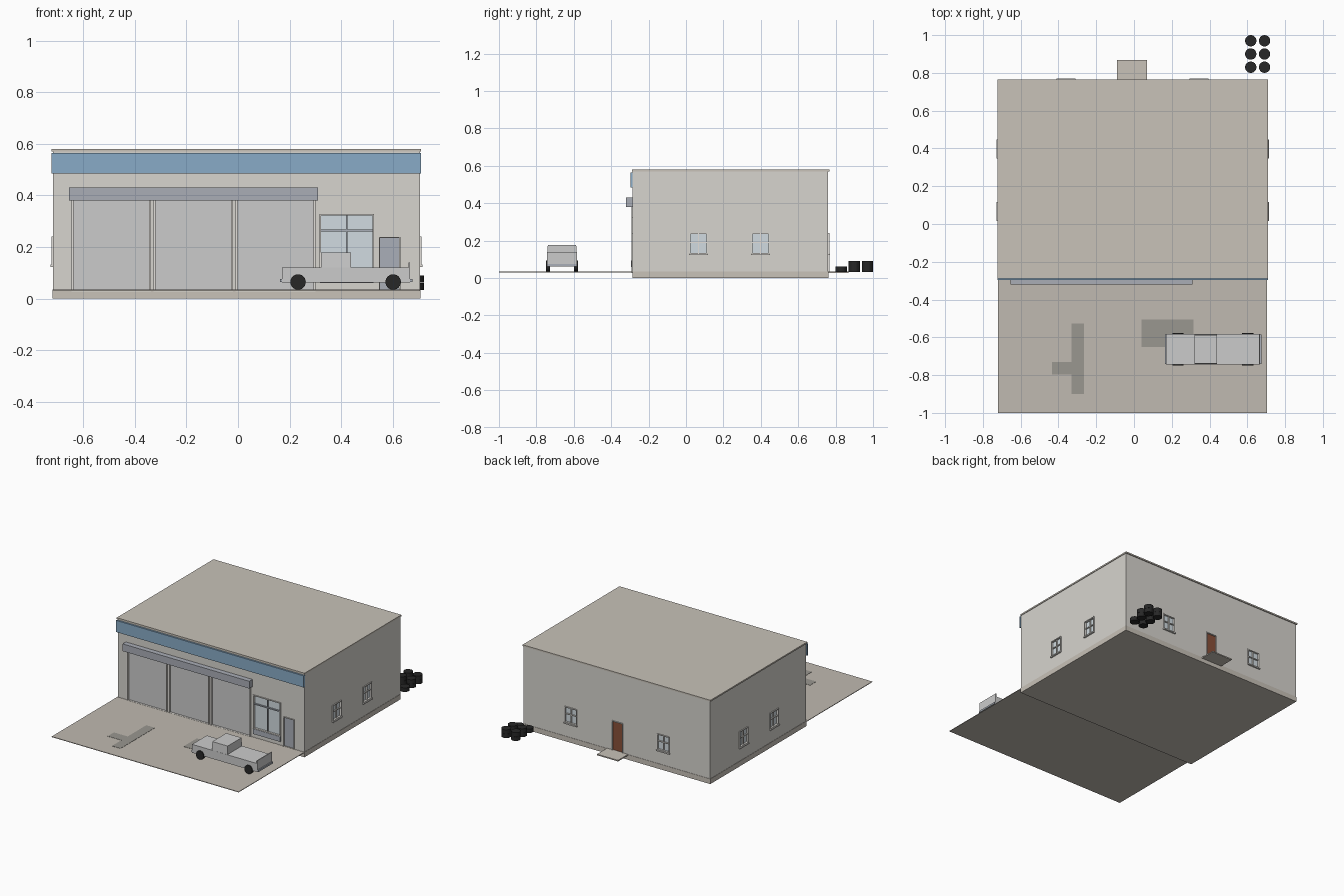
import bpy, bmesh, math
from mathutils import Matrix, Vector

if "Cube" in bpy.data.objects:
    bpy.data.objects.remove(bpy.data.objects["Cube"])

COL = dict(wall=(.68, .66, .62), tan=(.58, .54, .48), apron=(.53, .49, .44), stain=(.32, .31, .28),
           blue=(.25, .41, .57), awning=(.40, .42, .47), shutter=(.55, .56, .56), glass=(.64, .71, .75),
           trim=(.76, .74, .70), brown=(.25, .08, .04), black=(.02, .02, .02), truck=(.58, .57, .55),
           steel=(.40, .43, .48))
mats = {}


def finish(name, bm, col):
    me = bpy.data.meshes.new(name)
    bmesh.ops.recalc_face_normals(bm, faces=bm.faces)
    bm.to_mesh(me)
    bm.free()
    ob = bpy.data.objects.new(name, me)
    bpy.context.collection.objects.link(ob)
    if col:
        if col not in mats:
            mats[col] = bpy.data.materials.new(col)
            mats[col].diffuse_color = (*COL[col], 1)
        me.materials.append(mats[col])
    return ob


def boxes(name, items, col, M=Matrix()):
    """Boxes given as (x0, x1, y0, y1, z0, z1), joined in one object."""
    bm = bmesh.new()
    for a, b, c, d, e, f in items:
        T = Matrix.Translation(((a + b) / 2, (c + d) / 2, (e + f) / 2))
        S = Matrix.Diagonal((b - a, d - c, f - e, 1))
        bmesh.ops.create_cube(bm, size=1, matrix=M @ T @ S)
    return finish(name, bm, col)


def cylinders(name, centres, r, h, col, axis='Z', n=24):
    bm = bmesh.new()
    R = Matrix.Rotation(math.pi / 2, 4, 'X') if axis == 'Y' else Matrix()
    for c in centres:
        bmesh.ops.create_cone(bm, cap_ends=True, segments=n, radius1=r, radius2=r, depth=h,
                              matrix=Matrix.Translation(c) @ R)
    return finish(name, bm, col)


X0, X1, Y0, Y1, G = -.717, .705, -.285, .76, .035
D = .01  # recess depth

# wall frames: local x runs along the wall, local -y points outward
front = Matrix.Translation((0, Y0, 0))
back = Matrix.Translation((0, Y1, 0)) @ Matrix.Rotation(math.pi, 4, 'Z')
right = Matrix.Translation((X1, 0, 0)) @ Matrix.Rotation(math.pi / 2, 4, 'Z')
left = Matrix.Translation((X0, 0, 0)) @ Matrix.Rotation(-math.pi / 2, 4, 'Z')

# shell with foundation, roof and fascia
walls = boxes('walls', [(X0, X1, Y0, Y1, G, .572)], 'wall')
boxes('foundation', [(X0 - .002, X1 + .002, Y0 - .002, Y1 + .002, 0, G)], 'tan')
boxes('roof', [(X0 - .006, X1 + .004, Y0 - .003, Y1 + .006, .57, .58)], 'tan')
boxes('fascia_band', [(X0 - .006, X1 + .004, Y0 - .012, Y0, .485, .565)], 'blue')
boxes('awning', [(-.655, .31, Y0 - .035, Y0, .38, .43)], 'awning')

cuts = []


def opening(M, x0, x1, z0, z1):
    cuts.append((M, (x0, x1, -.02, D, z0, z1)))


def frame(name, M, x0, x1, z0, z1, t=.008, bottom=True):
    parts = [(x0 - t, x0, -.006, D, z0, z1), (x1, x1 + t, -.006, D, z0, z1),
             (x0 - t, x1 + t, -.006, D, z1, z1 + t)]
    if bottom:
        parts.append((x0 - t, x1 + t, -.006, D, z0 - t, z0))
    boxes(name, parts, 'trim', M)


# three garage bays with shutters
for i in range(3):
    a = -.638 + .3185 * i
    opening(front, a, a + .293, G, .38)
    boxes(f'garage_door_{i}', [(a, a + .293, D - .003, D + .005, G, .38)], 'shutter', front)
    frame(f'garage_frame_{i}', front, a, a + .293, G, .38)


# small windows with cross bars and sill
def window(name, M, cx):
    a, b, c, d = cx - .042, cx + .042, .135, .235
    opening(M, a, b, c, d)
    boxes(name + '_glass', [(a, b, D - .002, D + .004, c, d)], 'glass', M)
    frame(name + '_frame', M, a, b, c, d, .006)
    boxes(name + '_bars', [(cx - .003, cx + .003, 0, D, c, d), (a, b, 0, D, .187, .193)], 'trim', M)
    boxes(name + '_sill', [(a - .008, b + .008, -.011, 0, .123, .131)], 'trim', M)


for side, M, sgn in (('right', right, 1), ('left', left, -1)):
    for i, y in enumerate((.067, .398)):
        window(f'{side}_window_{i}', M, y * sgn)
for i, x in enumerate((.345, -.36)):
    window(f'back_window_{i}', back, -x)

# shop window
opening(front, .322, .522, .10, .322)
boxes('shop_window_glass', [(.322, .522, D - .002, D + .004, .10, .322)], 'glass', front)
boxes('shop_window_bars', [(.419, .425, 0, D, .10, .322), (.322, .522, 0, D, .26, .268)], 'steel', front)
frame('shop_window_frame', front, .322, .522, .10, .322, .005)
boxes('shop_window_panel', [(.318, .526, -.008, 0, .06, .095)], 'steel', front)

# front and back doors
for name, M, cx, col in (('front_door', front, .588, 'steel'), ('back_door', back, .01, 'brown')):
    opening(M, cx - .037, cx + .037, G, .234)
    boxes(name, [(cx - .037, cx + .037, D - .004, D + .004, G, .234)], col, M)
    frame(name + '_frame', M, cx - .037, cx + .037, G, .234, .005, False)

# cut the openings into the walls
bm = bmesh.new()
for M, (a, b, c, d, e, f) in cuts:
    T = Matrix.Translation(((a + b) / 2, (c + d) / 2, (e + f) / 2))
    bmesh.ops.create_cube(bm, size=1, matrix=M @ T @ Matrix.Diagonal((b - a, d - c, f - e, 1)))
cutter = finish('opening_cutter', bm, None)
mod = walls.modifiers.new('openings', 'BOOLEAN')
mod.operation, mod.solver, mod.object = 'DIFFERENCE', 'EXACT', cutter
bpy.context.view_layer.objects.active = walls
walls.select_set(True)
bpy.ops.object.modifier_apply(modifier=mod.name)
bpy.data.objects.remove(cutter)

# forecourt, oil stains and back step
boxes('forecourt', [(-.72, .705, -1, Y0, .030, .034)], 'apron')
boxes('oil_stain_a', [(-.33, -.265, -.9, -.527, .034, .0355), (-.435, -.33, -.797, -.73, .034, .0355)], 'stain')
boxes('oil_stain_b', [(.04, .315, -.65, -.505, .034, .0355)], 'stain')
boxes('back_step', [(-.09, .07, Y1, .868, .028, .036)], 'tan')

# stacked tyres
tyres = []
for x in (.618, .691):
    for y, n in ((.83, 1), (.9, 2), (.97, 2)):
        tyres += [(x, y, .047 + .029 * k) for k in range(n)]
cylinders('tyre_stack', tyres, .03, .028, 'black')

# parked pickup
yc = -.663
boxes('pickup_body', [(.17, .668, yc - .08, yc + .08, .062, .12)], 'truck')
bm = bmesh.new()
bmesh.ops.create_cube(bm, size=1, matrix=Matrix.Translation((.38, yc, .149)) @ Matrix.Diagonal((.117, .158, .058, 1)))
for v in bm.verts:
    if v.co.z > .15:
        v.co.y = yc + (v.co.y - yc) * .96
finish('pickup_cab', bm, 'truck')
boxes('pickup_tailgate', [(.662, .668, yc - .08, yc + .08, .12, .14)], 'truck')
boxes('pickup_bumpers', [(.163, .172, yc - .078, yc + .078, .064, .076),
                         (.666, .676, yc - .078, yc + .078, .064, .076)], 'steel')
cylinders('pickup_wheels', [(x, yc + s * .075, .064) for x in (.233, .602) for s in (-1, 1)],
          .03, .022, 'black', 'Y')

for m in bpy.data.materials:
    if m.users and not m.is_grease_pencil:
        m.use_nodes = True
        m.node_tree.nodes["Principled BSDF"].inputs["Base Color"].default_value = m.diffuse_color
